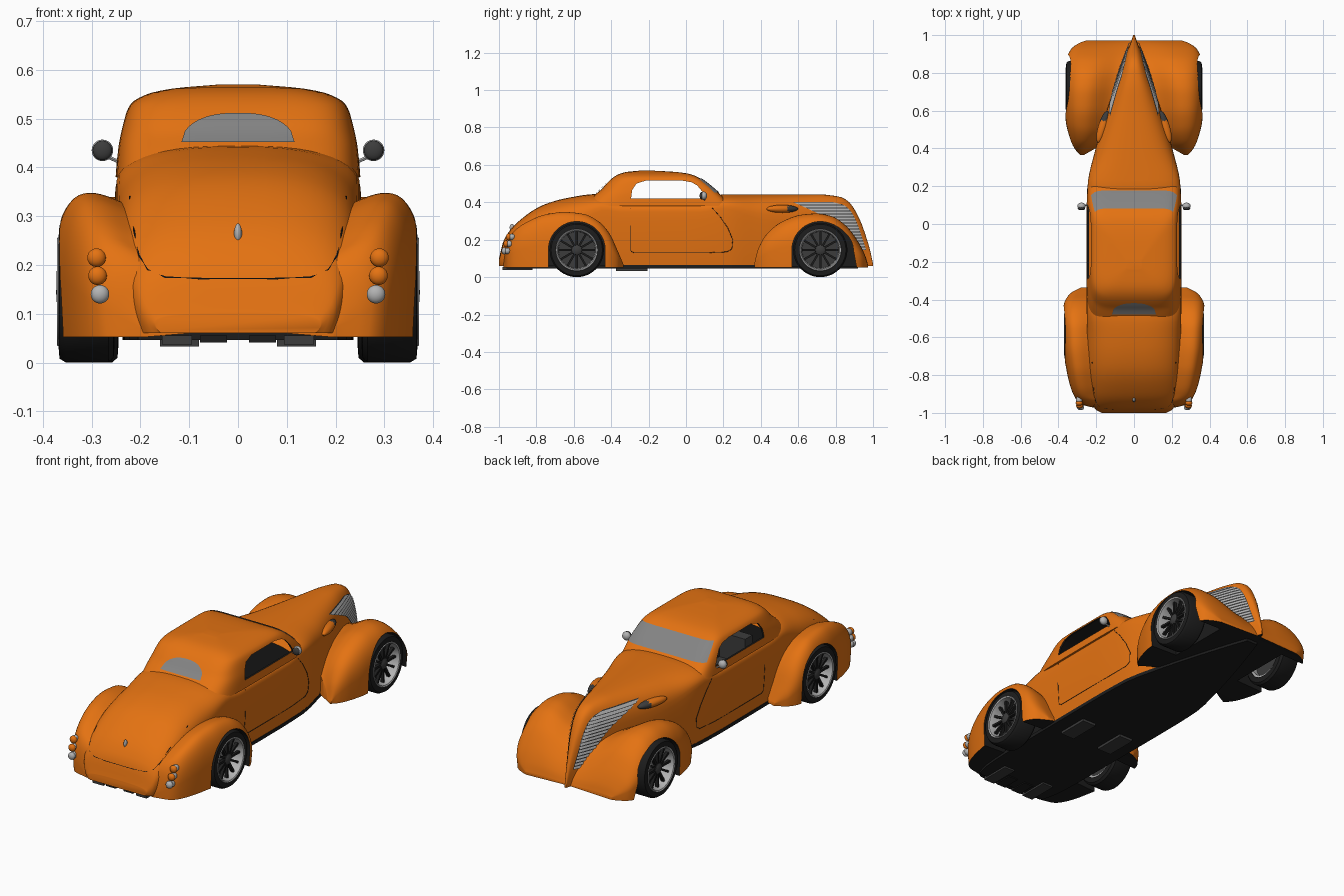
import bpy, bmesh, math
from mathutils import Matrix, Vector

if "Cube" in bpy.data.objects:
    bpy.data.objects.remove(bpy.data.objects["Cube"])

def material(name, c):
    m = bpy.data.materials.new(name)
    m.diffuse_color = (*c, 1)
    m.use_nodes = True
    m.node_tree.nodes["Principled BSDF"].inputs["Base Color"].default_value = m.diffuse_color
    return m

ORANGE = material("orange_paint", (0.78, 0.17, 0.006))
BLACK = material("black_rubber", (0.012, 0.012, 0.012))
DARK = material("dark_grey", (0.045, 0.045, 0.045))
GLASS = material("grey_glass", (0.23, 0.23, 0.23))
SILVER = material("silver", (0.45, 0.45, 0.45))

def curve(keys, t):
    """Smooth monotone interpolation through (t, value) keys."""
    if t <= keys[0][0]: return keys[0][1]
    if t >= keys[-1][0]: return keys[-1][1]
    d = [(b[1] - a[1]) / (b[0] - a[0]) for a, b in zip(keys, keys[1:])]
    def slope(i):
        if i == 0: return d[0]
        if i == len(d): return d[-1]
        p, q = d[i - 1], d[i]
        return 2 * p * q / (p + q) if p * q > 0 else 0
    i = max(k for k in range(len(d)) if keys[k][0] <= t)
    h = keys[i + 1][0] - keys[i][0]
    u = (t - keys[i][0]) / h
    return (keys[i][1] * (1 + 2 * u) * (1 - u) ** 2 + slope(i) * h * u * (1 - u) ** 2
            + keys[i + 1][1] * u * u * (3 - 2 * u) + slope(i + 1) * h * u * u * (u - 1))

def finish(name, bm, mat, recalc=True):
    if recalc: bmesh.ops.recalc_face_normals(bm, faces=bm.faces[:])
    me = bpy.data.meshes.new(name)
    bm.to_mesh(me); bm.free()
    me.materials.append(mat); me.materials.append(BLACK)
    ob = bpy.data.objects.new(name, me)
    bpy.context.collection.objects.link(ob)
    return ob

def loft(name, rings, mat, caps=(True, True), closed=False):
    bm = bmesh.new()
    vs = [[bm.verts.new(p) for p in r] for r in rings]
    n = len(vs[0])
    for a, b in list(zip(vs, vs[1:])) + ([(vs[-1], vs[0])] if closed else []):
        for i in range(n):
            bm.faces.new((a[i], a[(i + 1) % n], b[(i + 1) % n], b[i]))
    if not closed:
        if caps[0]: bm.faces.new(vs[0])
        if caps[1]: bm.faces.new(vs[-1])
    return finish(name, bm, mat)

def patch(name, fn, nu, nv, mat, flip=False):
    bm = bmesh.new()
    g = [[bm.verts.new(fn(i / nu, j / nv)) for j in range(nv + 1)] for i in range(nu + 1)]
    for i in range(nu):
        for j in range(nv):
            q = (g[i][j], g[i + 1][j], g[i + 1][j + 1], g[i][j + 1])
            bm.faces.new(q[::-1] if flip else q)
    return finish(name, bm, mat, False)

def boxes(name, mats, mat):
    bm = bmesh.new()
    for m in mats: bmesh.ops.create_cube(bm, size=1, matrix=m)
    return finish(name, bm, mat)

def box(name, loc, size, mat):
    return boxes(name, [Matrix.Translation(loc) @ Matrix.Diagonal((*size, 1))], mat)

def ball(name, loc, size, mat, rot=0):
    bm = bmesh.new()
    bmesh.ops.create_uvsphere(bm, u_segments=24, v_segments=16, radius=1, matrix=Matrix.Translation(loc)
                              @ Matrix.Rotation(rot, 4, 'Z') @ Matrix.Diagonal((*size, 1)))
    return finish(name, bm, mat)

def lathe(name, prof, y, z, s, mat, closed=True):
    A = [2 * math.pi * k / 48 for k in range(48)]
    return loft(name, [[(s * x, y + r * math.cos(a), z + r * math.sin(a)) for a in A] for r, x in prof], mat, closed=closed)

def tube(name, pts, r, mat):
    cu = bpy.data.curves.new(name, 'CURVE')
    cu.dimensions = '3D'; cu.bevel_depth = r; cu.bevel_resolution = 1
    sp = cu.splines.new('POLY'); sp.points.add(len(pts) - 1)
    for p, q in zip(sp.points, pts): p.co = (*q, 1)
    cu.materials.append(mat)
    ob = bpy.data.objects.new(name, cu)
    bpy.context.collection.objects.link(ob)
    bpy.ops.object.select_all(action='DESELECT')
    ob.select_set(True); bpy.context.view_layer.objects.active = ob
    bpy.ops.object.convert(target='MESH')

def apply(ob, kind, **kw):
    m = ob.modifiers.new("m", kind)
    for k, v in kw.items(): setattr(m, k, v)
    bpy.context.view_layer.objects.active = ob
    bpy.ops.object.modifier_apply(modifier=m.name)

def cut(obs, yz, x0, x1):
    """Cut a prism with a (y, z) outline out of the objects; the new faces are black."""
    c = loft("cutter", [[(x, y, z) for y, z in yz] for x in (x0, x1)], ORANGE)
    for f in c.data.polygons: f.material_index = 1
    for ob in obs: apply(ob, 'BOOLEAN', object=c, operation='DIFFERENCE', solver='EXACT')
    bpy.data.objects.remove(c)

# main body: sections along y
ZB, N = 0.06, 2.7
W = [(-1, .17), (-.985, .2), (-.95, .222), (-.88, .238), (-.75, .247), (-.5, .25), (0, .252), (.2, .246),
     (.4, .203), (.6, .145), (.8, .078), (.9, .042), (.97, .014), (1, .004)]
ZT = [(-1, .1), (-.973, .2), (-.893, .3), (-.76, .387), (-.626, .425), (-.48, .444), (-.35, .42), (.08, .42), (.2, .442),
      (.7, .443), (.82, .43), (.87, .403), (.925, .317), (.968, .2), (.985, .14), (1, .07)]
F = [(-1, .5), (-.6, .62), (-.4, .8), (.2, .8), (.4, .65), (1, .45)]

def section(y):
    zt = curve(ZT, y)
    return curve(W, y), zt, ZB + curve(F, y) * (zt - ZB)

def body_x(y, z):
    w, zt, zm = section(y)
    if z >= zt: return -1
    if z < zm: return w * (1 - .07 * ((zm - z) / (zm - ZB)) ** 2)
    return w * (1 - ((z - zm) / (zt - zm)) ** N) ** (1 / N)

def mirror_ring(half, y):
    return [(x, y, z) for x, z in half] + [(-x, y, z) for x, z in reversed(half[:-1])]

rings = []
for i in range(81):
    y = -math.cos(math.pi * i / 80)
    w, zt, zm = section(y)
    half = [(body_x(y, z), z) for z in (ZB + (zm - ZB) * j / 7 for j in range(7))]
    for j in range(12):
        a = math.pi / 2 * j / 12
        half.append((w * math.cos(a) ** (2 / N), zm + (zt - zm) * math.sin(a) ** (2 / N)))
    rings.append(mirror_ring(half + [(0, zt)], y))
body = loft("main_body", rings, ORANGE)

# fenders: keys for outer x, inner x, top z
REAR = ([(-.975, .2), (-.955, .28), (-.92, .312), (-.85, .34), (-.77, .358), (-.65, .376), (-.5, .382), (-.42, .37), (-.37, .34), (-.335, .28)],
        [(-.975, .1), (-.9, .19), (-.4, .2), (-.335, .24)],
        [(-.975, .09), (-.955, .19), (-.92, .245), (-.85, .295), (-.75, .335), (-.65, .348), (-.55, .338), (-.47, .3), (-.41, .235), (-.365, .14), (-.335, .07)])
FRONT = ([(.365, .285), (.4, .315), (.45, .338), (.55, .362), (.7, .372), (.8, .368), (.88, .355), (.93, .33), (.96, .285), (.972, .25)],
         [(.365, .265), (.42, .18), (.5, .13), (.7, .08), (.9, .03), (.972, .008)],
         [(.365, .07), (.385, .15), (.44, .24), (.52, .3), (.62, .334), (.7, .34), (.78, .325), (.86, .27), (.92, .19), (.96, .11), (.972, .07)])

def fender(name, keys, s, valley):
    y0, y1 = keys[0][0][0], keys[0][-1][0]
    rings = []
    for i in range(49):
        y = (y0 + y1) / 2 - (y1 - y0) / 2 * math.cos(math.pi * i / 48)
        xo, xi, zt = (curve(k, y) for k in keys)
        xc, zv, zk = xi + .6 * (xo - xi), ZB + valley * (zt - ZB), ZB + .4 * (zt - ZB)
        pts = [(xi, ZB)]
        for j in range(9):
            u = j / 9
            pts.append((xi + (xc - xi) * u, zv + (zt - zv) * (1 - math.cos(math.pi * u)) / 2))
        for j in range(13):
            a = math.pi / 2 * (1 - j / 12)
            pts.append((xc + (xo - xc) * max(0, math.cos(a)) ** .85, zk + (zt - zk) * max(0, math.sin(a)) ** .85))
        pts.append((xo - .006, ZB - .008))
        rings.append([(s * x, y, z) for x, z in pts])
    return loft(name, rings, ORANGE)

def arch(yc, stretch):
    R, zc = .152, .145
    p = [(yc + R * math.cos(a) + stretch * max(0, math.cos(a)) ** 3, zc + R * math.sin(a)) for a in (math.pi * k / 32 for k in range(33))]
    return p + [(yc - R, -.02), (yc + R + 2.2 * stretch, -.02)]

fenders = []
WHEELS = (("rear", REAR, -.584, 0, .9, .008), ("front", FRONT, .718, .025, .75, 0))
for s, side in ((1, "right"), (-1, "left")):
    for end, keys, yc, stretch, valley, dx in WHEELS:
        fn = fender(f"{end}_fender_{side}", keys, s, valley)
        fenders.append(fn)
        cut([fn, body], arch(yc, stretch), s * .2, s * .5)
        # wheel
        n = f"{end}_{side}"
        P = lambda pr: [(r, x + dx) for r, x in pr]
        lathe("tyre_" + n, P([(.108, .245), (.135, .247), (.145, .258), (.145, .345), (.137, .358), (.112, .36)]), yc, .145, s, BLACK)
        lathe("rim_" + n, P([(.113, .358), (.11, .363), (.104, .36), (.098, .34), (.096, .25), (.109, .25)]), yc, .145, s, SILVER)
        lathe("brake_disc_" + n, P([(.098, .29), (.098, .28)]), yc, .145, s, DARK, False)
        lathe("hub_" + n, P([(.028, .29), (.026, .345), (.014, .352)]), yc, .145, s, DARK, False)
        boxes("spokes_" + n, [Matrix.Translation((s * (.335 + dx), yc, .145)) @ Matrix.Rotation(2 * math.pi * k / 12, 4, 'X')
              @ Matrix.Translation((0, 0, .06)) @ Matrix.Diagonal((.016, .011, .082, 1)) for k in range(12)], BLACK)

# cabin cavity, black undersides
cut([body], [(-.38, .2), (.12, .2), (.12, .5), (-.38, .5)], -.222, .222)
for ob in [body] + fenders:
    for f in ob.data.polygons:
        if f.normal.z < -.8 and f.center.z < .09: f.material_index = 1

# roof: stacked rings
YF = [(.38, .245), (.44, .185), (.5, .115), (.53, .072), (.55, .025), (.562, -.05), (.57, -.19)]
YR = [(.38, -.56), (.44, -.488), (.47, -.452), (.5, -.425), (.53, -.393), (.55, -.36), (.562, -.32), (.57, -.24)]
RW = [(.38, .251), (.44, .246), (.5, .233), (.53, .22), (.55, .187), (.562, .132), (.57, .04)]

def roof_y(x, z, s):
    f, r, w = curve(YF, z), curve(YR, z), curve(RW, z)
    n = 9 if s > 0 else 5
    return (f + r) / 2 + s * (f - r) / 2 * max(0, 1 - abs(x / w) ** n) ** (1 / n)

rings = []
for i in range(27):
    z = .38 + .19 * math.sin(math.pi / 2 * i / 26)
    f, r, w = curve(YF, z), curve(YR, z), curve(RW, z)
    ring = []
    for k in range(80):
        a = 2 * math.pi * (k + .5) / 80
        c, q = math.cos(a), math.sin(a)
        e = 2 / 9 if c > 0 else 2 / 5
        ring.append((w * math.copysign(abs(q) ** e, q), (f + r) / 2 + (f - r) / 2 * math.copysign(abs(c) ** e, c), z))
    rings.append(ring)
roof = loft("roof", rings, ORANGE, (False, True))
apply(roof, 'SOLIDIFY', thickness=.01, offset=-1, material_offset=1)
cut([roof], [(-.294, .42), (-.288, .465), (-.265, .5), (-.215, .516), (-.02, .516), (.03, .507), (.06, .49), (.085, .46), (.107, .42)], -.4, .4)

# windscreen and rear window
def windscreen(u, v):
    z = .45 + .076 * v
    x = (2 * u - 1) * curve(RW, z) * .93
    return (x, roof_y(x, z, 1) + .004, z + .002)
def rear_window(u, v):
    q = 2 * u - 1
    z = .45 + v * .06 * (1 - abs(q) ** 2.4) ** .5
    return (.116 * q, roof_y(.116 * q, z, -1) - .004, z + .002)
patch("windscreen", windscreen, 24, 8, GLASS, True)
patch("rear_window", rear_window, 32, 8, GLASS)

# grilles, headlights, mirrors, tail lights, seats, exhausts, door seams
G0 = [(.14, .94), (.183, .888), (.242, .834), (.306, .765), (.35, .685), (.402, .57)]
G1 = [(.14, .965), (.2, .945), (.3, .91), (.36, .875), (.387, .84), (.402, .78)]
def grille(s, za, zb, oa, ob):
    def fn(u, v):
        z = za + (zb - za) * v
        y = curve(G0, z) + (curve(G1, z) - curve(G0, z)) * u
        return (s * (max(0, body_x(y, z)) + oa + (ob - oa) * v), y, z)
    return fn
for s, side in ((1, "right"), (-1, "left")):
    patch("grille_back_" + side, grille(s, .145, .402, .003, .003), 20, 20, DARK, s > 0)
    for k in range(16):
        z = .147 + .016 * k
        patch(f"grille_bar_{side}_{k}", grille(s, z, z + .011, .009, .005), 14, 1, SILVER, s > 0)
    pod = ball("headlight_" + side, (s * (body_x(.515, .365) + .004), .515, .365), (.024, .088, .021), ORANGE, s * .29)
    pod.data.materials[1] = DARK
    for f in pod.data.polygons: f.material_index = int(f.center.y > .545)
    ball("mirror_shell_" + side, (s * .278, .095, .435), (.022, .018, .022), SILVER)
    ball("mirror_face_" + side, (s * .278, .083, .435), (.02, .01, .02), DARK)
    tube("mirror_stalk_" + side, [(s * .245, .1, .412), (s * .275, .095, .425)], .004, SILVER)
    for k, (x, y, z, m) in enumerate(((.29, -.948, .215, ORANGE), (.288, -.962, .178, ORANGE), (.283, -.972, .14, SILVER))):
        ball(f"tail_light_{side}_{k}", (s * x, y, z), (.019, .014, .019), m)
        ball(f"tail_light_base_{side}_{k}", (s * x, y + .016, z), (.017, .02, .017), SILVER)
    box("seat_cushion_" + side, (s * .1, -.15, .24), (.15, .2, .08), DARK)
    box("seat_back_" + side, (s * .1, -.27, .31), (.15, .06, .2), DARK)
    box("exhaust_" + side, (s * .125, -.9, .046), (.062, .16, .018), DARK)
    box("muffler_" + side, (s * .12, -.29, .043), (.08, .17, .02), DARK)
    box("side_pipe_" + side, (s * .05, -.93, .048), (.055, .1, .014), BLACK)
    on = lambda p: (s * body_x(*p), *p)
    tube("door_seam_" + side, [on(p) for p in ((-.295, .37), (-.295, .25), (-.295, .14), (-.28, .13), (-.1, .13), (.1, .13),
         (.22, .135), (.245, .15), (.25, .2), (.225, .26), (.185, .32), (.14, .37))], .0015, BLACK)

# floor pan
loft("floor_pan", [[(sx * curve(W, y) * .94, y, z) for sx, z in ((-1, .046), (1, .046), (1, .064), (-1, .064))]
     for y in (-.96 + 1.88 * k / 24 for k in range(25))], BLACK)

# boot lid seam and handle
def rear_y(x, z):
    y = -.999
    while y < -.4 and body_x(y, z) < x: y += .002
    return y
lid = [(.222, .34), (.213, .27), (.203, .22), (.185, .19), (.15, .175), (.08, .172), (0, .172)]
pts = [(x, rear_y(x, z), z) for x, z in lid]
tube("boot_seam", pts + [(-x, y, z) for x, y, z in reversed(pts[:-1])], .002, BLACK)
ball("boot_handle", (0, rear_y(0, .265) - .004, .265), (.008, .012, .02), SILVER)

# smooth shading with sharp edges kept
bpy.ops.object.select_all(action='SELECT')
bpy.context.view_layer.objects.active = body
bpy.ops.object.shade_smooth_by_angle(angle=math.radians(38))
